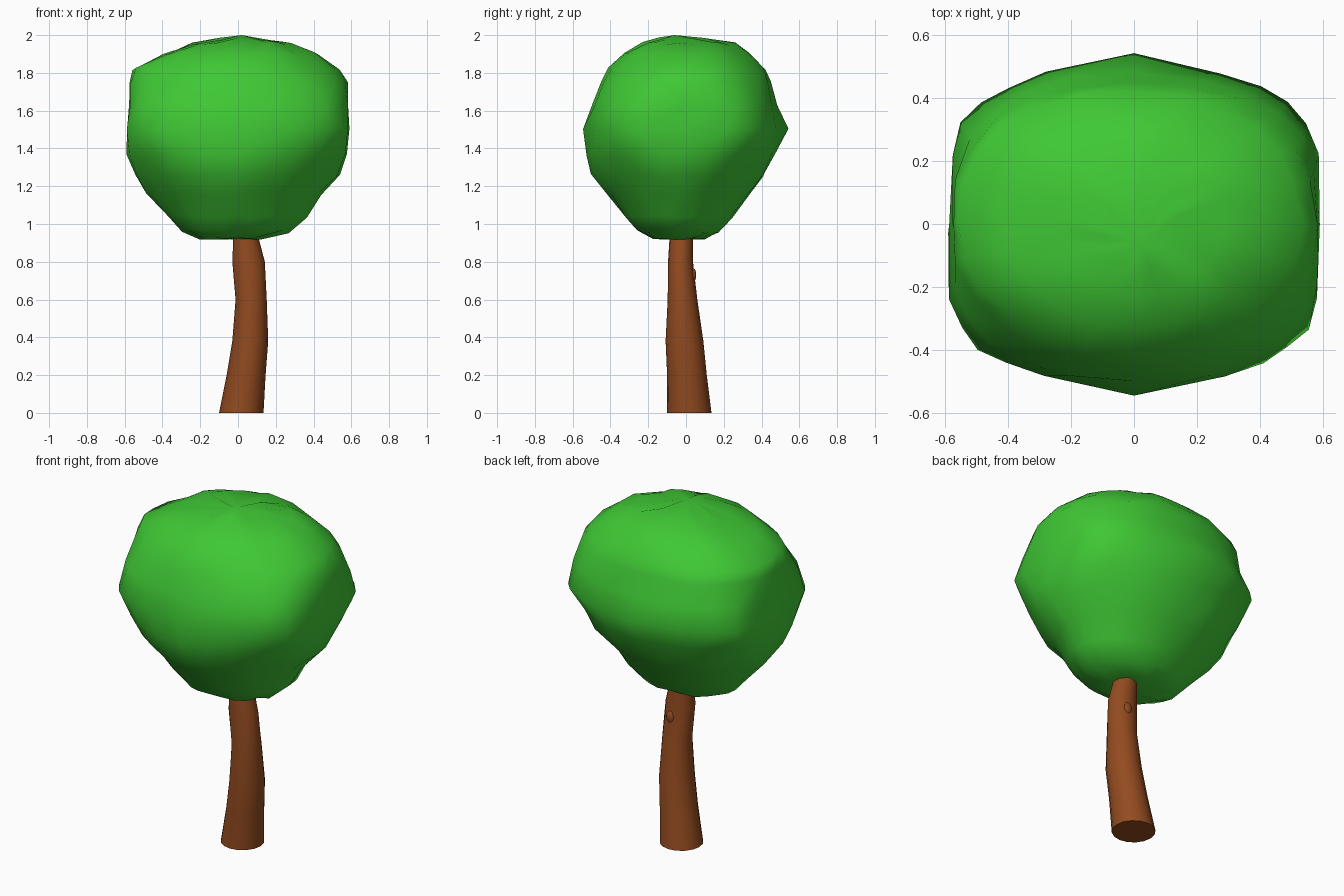
import bpy, bmesh, math, random

if "Cube" in bpy.data.objects:
    bpy.data.objects.remove(bpy.data.objects["Cube"])

random.seed(4)


def material(name, color):
    m = bpy.data.materials.new(name)
    m.diffuse_color = (*color, 1)
    m.use_nodes = True
    m.node_tree.nodes["Principled BSDF"].inputs["Base Color"].default_value = m.diffuse_color
    return m


def spow(v, p):
    return math.copysign(abs(v) ** p, v)


def loft(name, rings, segs, mat, jitter=0.0, poles=None, angle=50):
    """Skin superellipse rings: (z, xmin, xmax, ymin, ymax, front n, back n, ridge)."""
    bm = bmesh.new()
    loops = []
    for z, x0, x1, y0, y1, nf, nb, ridge in rings:
        loop = []
        for i in range(segs):
            a = 2 * math.pi * i / segs
            n = nf if math.sin(a) < 0 else nb
            s = 1 + random.uniform(-jitter, jitter)
            x = (x0 + x1) / 2 + spow(math.cos(a), 2 / n) * s * (x1 - x0) / 2
            y = (y0 + y1) / 2 + spow(math.sin(a), 2 / n) * s * (y1 - y0) / 2
            # soft ridge down the middle of the front and back
            y += math.copysign(ridge * max(0, 1 - abs(x) / 0.4), math.sin(a))
            loop.append(bm.verts.new((max(-0.59, min(0.59, x)),
                                      max(-0.545, min(0.545, y)),
                                      z + random.uniform(-jitter, jitter) * 0.6)))
        loops.append(loop)
    for a, b in zip(loops, loops[1:]):
        for i in range(segs):
            j = (i + 1) % segs
            bm.faces.new((a[i], a[j], b[j], b[i]))
    for loop, end in ((loops[0], 0), (loops[-1], 1)):
        if poles:
            p = bm.verts.new(poles[end])
            for i in range(segs):
                bm.faces.new((loop[i], loop[(i + 1) % segs], p))
        else:
            bm.faces.new(loop)
    bmesh.ops.recalc_face_normals(bm, faces=bm.faces)
    me = bpy.data.meshes.new(name)
    bm.to_mesh(me)
    bm.free()
    ob = bpy.data.objects.new(name, me)
    bpy.context.collection.objects.link(ob)
    me.materials.append(mat)
    bpy.context.view_layer.objects.active = ob
    ob.select_set(True)
    bpy.ops.object.shade_smooth_by_angle(angle=math.radians(angle))
    ob.select_set(False)
    return ob


leaf = material("leaf_green", (0.05, 0.58, 0.035))
bark = material("bark_brown", (0.29, 0.07, 0.014))

# Foliage crown: boxy-round blob, slightly lumpy
loft("foliage", [
    (0.925, -0.20, 0.12, -0.18, 0.10, 2.0, 2.0, 0),
    (0.96, -0.30, 0.28, -0.26, 0.18, 1.9, 2.0, 0),
    (1.04, -0.37, 0.37, -0.33, 0.245, 1.8, 2.0, 0),
    (1.16, -0.48, 0.44, -0.41, 0.34, 1.75, 2.0, 0),
    (1.26, -0.55, 0.54, -0.505, 0.42, 1.75, 2.1, 0),
    (1.37, -0.59, 0.58, -0.505, 0.45, 2.2, 2.4, 0.02),
    (1.50, -0.59, 0.59, -0.475, 0.47, 3.8, 3.6, 0.07),
    (1.63, -0.58, 0.59, -0.48, 0.46, 2.8, 2.8, 0.02),
    (1.75, -0.58, 0.585, -0.45, 0.45, 2.1, 2.3, 0),
    (1.82, -0.56, 0.53, -0.41, 0.42, 2.0, 2.2, 0),
    (1.90, -0.40, 0.42, -0.33, 0.34, 2.2, 2.2, 0),
    (1.955, -0.25, 0.29, -0.23, 0.26, 2.0, 2.0, 0),
    (1.98, -0.10, 0.14, -0.14, 0.12, 2.0, 2.0, 0),
], 24, leaf, jitter=0.015, poles=((0, -0.04, 0.92), (0.02, -0.06, 2.0)), angle=60)

# Trunk: tapering, gently bent, running up into the crown
trunk = [
    (0.00, -0.10, 0.135, -0.10, 0.135),
    (0.20, -0.06, 0.146, -0.10, 0.11),
    (0.38, -0.03, 0.16, -0.108, 0.092),
    (0.60, -0.013, 0.152, -0.097, 0.06),
    (0.80, -0.03, 0.142, -0.095, 0.037),
    (0.93, -0.025, 0.108, -0.087, 0.037),
    (1.05, -0.02, 0.09, -0.08, 0.03),
]
loft("trunk", [(*r, 2, 2, 0) for r in trunk], 16, bark)

# Small knot on the back of the trunk
bpy.ops.mesh.primitive_uv_sphere_add(segments=10, ring_count=6, radius=1,
                                     location=(0.075, 0.04, 0.73))
knot = bpy.context.object
knot.name = "trunk_knot"
knot.scale = (0.025, 0.014, 0.035)
knot.data.materials.append(bark)
bpy.ops.object.shade_smooth()
